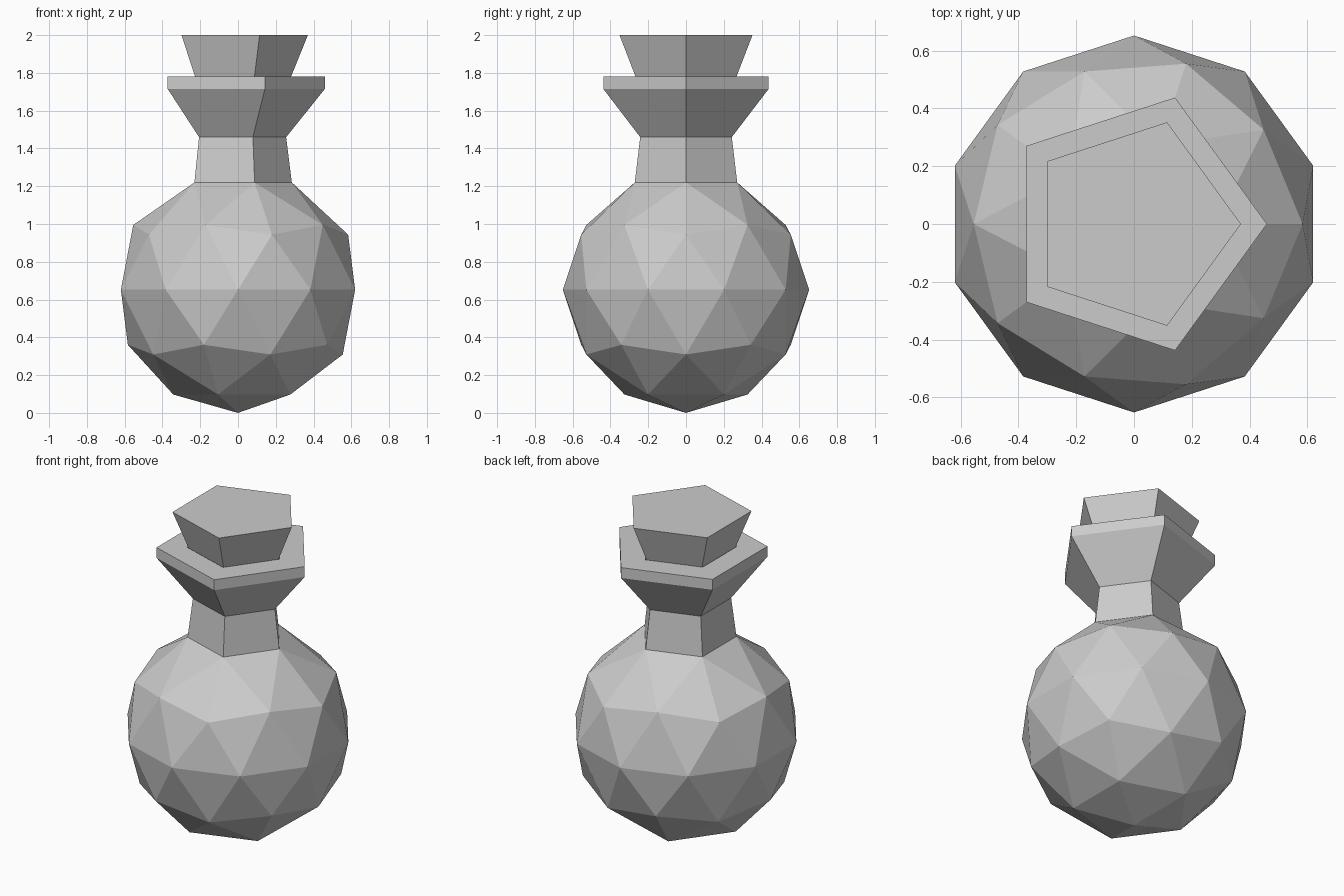
import bpy, bmesh, math
from mathutils import Matrix

if "Cube" in bpy.data.objects:
    bpy.data.objects.remove(bpy.data.objects["Cube"])

R = 0.652  # bulb radius


def finish(name, bm):
    bmesh.ops.recalc_face_normals(bm, faces=bm.faces)
    mesh = bpy.data.meshes.new(name)
    bm.to_mesh(mesh)
    bm.free()
    obj = bpy.data.objects.new(name, mesh)
    bpy.context.collection.objects.link(obj)
    return obj


def place_ring(verts, radius, z):
    # move a ring of vertices to a given radius and height
    for v in verts:
        d = math.hypot(v.co.x, v.co.y)
        v.co = (v.co.x / d * radius, v.co.y / d * radius, z)


def extrude_ring(bm, edges, radius, z):
    geom = bmesh.ops.extrude_edge_only(bm, edges=edges)["geom"]
    place_ring([g for g in geom if isinstance(g, bmesh.types.BMVert)], radius, z)
    return [g for g in geom if isinstance(g, bmesh.types.BMEdge)]


# Bottle: icosphere bulb opened at the top, neck and lip extruded from the pentagon
bm = bmesh.new()
bmesh.ops.create_icosphere(bm, subdivisions=2, radius=R, matrix=Matrix.Translation((0, 0, R)))
top = max(bm.verts, key=lambda v: v.co.z)
bmesh.ops.delete(bm, geom=[top], context='VERTS')
edges = [e for e in bm.edges if e.is_boundary]
place_ring({v for e in edges for v in e.verts}, 0.285, 1.22)
for radius, z in [(0.255, 1.46), (0.46, 1.715), (0.46, 1.78), (0.287, 1.78), (0.225, 1.62)]:
    edges = extrude_ring(bm, edges, radius, z)
bmesh.ops.contextual_create(bm, geom=edges)
finish("bottle", bm)

# Stopper: tapered five-sided plug set into the mouth
bm = bmesh.new()
ring = [bm.verts.new((math.cos(i * math.tau / 5), math.sin(i * math.tau / 5), 0)) for i in range(5)]
place_ring(ring, 0.22, 1.63)
base = bm.faces.new(ring)
edges = extrude_ring(bm, list(base.edges), 0.37, 2.0)
bmesh.ops.contextual_create(bm, geom=edges)
finish("stopper", bm)
